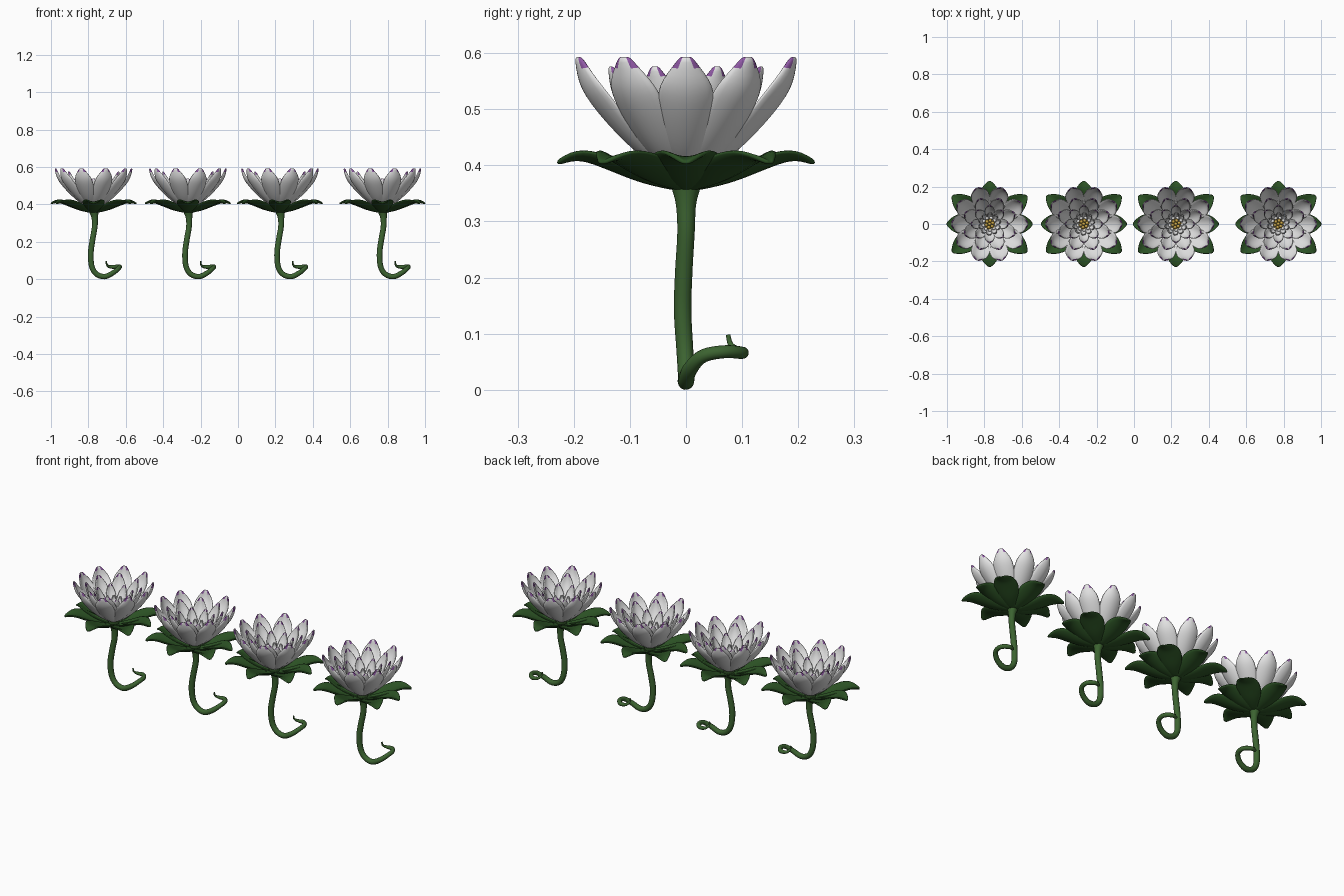
import bpy, bmesh, math
from mathutils import Vector
from mathutils.geometry import interpolate_bezier

if "Cube" in bpy.data.objects:
    bpy.data.objects.remove(bpy.data.objects["Cube"])


def material(name, rgb):
    m = bpy.data.materials.new(name)
    m.diffuse_color = (*rgb, 1)
    m.use_nodes = True
    m.node_tree.nodes["Principled BSDF"].inputs["Base Color"].default_value = m.diffuse_color
    return m


WHITE = material("petal white", (0.78, 0.78, 0.78))
PURPLE = material("tip purple", (0.28, 0.10, 0.38))
SEPAL = material("sepal dark green", (0.025, 0.085, 0.018))
STEM = material("stem green", (0.045, 0.125, 0.03))
YELLOW = material("centre yellow", (0.60, 0.38, 0.06))


def spline(points, t):
    """Smooth position along a list of tuples, t from 0 to 1."""
    n = len(points) - 1
    i = min(int(t * n), n - 1)
    f = t * n - i
    p = [Vector(points[max(0, min(n, k))]) for k in (i - 1, i, i + 1, i + 2)]
    return 0.5 * (2 * p[1] + (p[2] - p[0]) * f
                  + (2 * p[0] - 5 * p[1] + 4 * p[2] - p[3]) * f * f
                  + (3 * p[1] - p[0] - 3 * p[2] + p[3]) * f ** 3)


def finish(name, bm, mats):
    me = bpy.data.meshes.new(name)
    bm.to_mesh(me)
    bm.free()
    for m in mats:
        me.materials.append(m)
    me.shade_smooth()
    ob = bpy.data.objects.new(name, me)
    bpy.context.collection.objects.link(ob)
    return ob


def whorl(name, angles, profile, widths, cup, thick, mats, stretch=None):
    """Ring of cupped leaves; profile is (radius, height) from base to tip."""
    bm = bmesh.new()
    rows, cols = 9, 4
    for k, deg in enumerate(angles):
        a = math.radians(deg)
        s = stretch[k] if stretch else 1.0
        out, side = Vector((math.cos(a), math.sin(a), 0)), Vector((-math.sin(a), math.cos(a), 0))
        grid = []
        for i in range(rows + 1):
            t = i / rows
            r, z = spline([(p[0], p[1]) for p in profile], t)
            r2, z2 = spline([(p[0], p[1]) for p in profile], min(1, t + 0.02))
            r1, z1 = spline([(p[0], p[1]) for p in profile], max(0, t - 0.02))
            tan = Vector((r2 - r1, z2 - z1)).normalized()
            w = spline([(x, 0) for x in widths], t)[0]
            row = []
            for j in range(cols + 1):
                u = j / cols * 2 - 1
                lift = cup * w * u * u
                p = out * ((r * s) - tan.y * lift) + side * (w * u)
                p.z = z + tan.x * lift
                row.append(bm.verts.new(p))
            grid.append(row)
        for i in range(rows):
            for j in range(cols):
                f = bm.faces.new((grid[i][j], grid[i][j + 1], grid[i + 1][j + 1], grid[i + 1][j]))
                # purple only at the outer corners of the very tip
                if len(mats) > 1 and i == rows - 1 and j in (0, cols - 1):
                    f.material_index = 1
    ob = finish(name, bm, mats)
    sol = ob.modifiers.new("thickness", 'SOLIDIFY')
    sol.thickness = thick
    sol.offset = 0
    sub = ob.modifiers.new("smooth", 'SUBSURF')
    sub.levels = sub.render_levels = 1
    return ob


parts = []
# sepals: eight broad green leaves under the flower
parts.append(whorl("sepals", [0, 37, 90, 143, 180, 217, 270, 323],
                   [(0.015, 0.358), (0.08, 0.372), (0.14, 0.395), (0.19, 0.412), (0.23, 0.404)],
                   [0.018, 0.048, 0.062, 0.045, 0.006], 0.35, 0.009, [SEPAL],
                   [1, 1.09, 1, 1.09, 1, 1.09, 1, 1.09]))
# outer, middle and inner petals
petal_mats = [WHITE, PURPLE]
parts.append(whorl("outer_petals", [0, 33, 71, 109, 147, 180, 213, 251, 289, 327],
                   [(0.03, 0.385), (0.09, 0.425), (0.152, 0.485), (0.193, 0.54), (0.205, 0.594)],
                   [0.022, 0.042, 0.051, 0.046, 0.010], 0.38, 0.008, petal_mats))
parts.append(whorl("middle_petals", [22.5 + 45 * i for i in range(8)],
                   [(0.025, 0.39), (0.07, 0.43), (0.11, 0.48), (0.137, 0.53), (0.146, 0.577)],
                   [0.018, 0.034, 0.041, 0.034, 0.006], 0.42, 0.008, petal_mats))
parts.append(whorl("inner_petals", [45 * i for i in range(8)],
                   [(0.018, 0.395), (0.05, 0.43), (0.078, 0.465), (0.095, 0.505), (0.100, 0.54)],
                   [0.012, 0.022, 0.028, 0.022, 0.005], 0.45, 0.007, petal_mats))
# small curled petals around the centre
parts.append(whorl("heart_petals", [15 + 36 * i for i in range(10)],
                   [(0.012, 0.40), (0.034, 0.425), (0.052, 0.45), (0.060, 0.475), (0.056, 0.495)],
                   [0.006, 0.011, 0.014, 0.011, 0.004], 0.5, 0.006, [WHITE]))

# yellow centre: cluster of little beads
bm = bmesh.new()
for ring, (count, rad, z) in enumerate([(1, 0, 0.44), (6, 0.018, 0.437), (9, 0.033, 0.432)]):
    for i in range(count):
        a = math.tau * i / count + ring * 0.3
        new = bmesh.ops.create_icosphere(bm, subdivisions=2, radius=0.010)["verts"]
        for v in new:
            v.co.z *= 2.2
            v.co += Vector((rad * math.cos(a), rad * math.sin(a), z))
    # outer ring is white stamens
    if ring == 2:
        bm.faces.ensure_lookup_table()
        for f in bm.faces:
            c = f.calc_center_median()
            f.material_index = 1 if math.hypot(c.x, c.y) > 0.0285 else 0
parts.append(finish("flower_centre", bm, [YELLOW, WHITE]))

# stem: tapered tube with a curled end, x, y, z, radius
path = [(0, 0, 0.40, 0.034), (0.002, 0, 0.365, 0.027), (0.006, 0, 0.33, 0.018),
        (0.006, 0, 0.28, 0.0155), (-0.006, -0.004, 0.21, 0.0155), (-0.015, -0.006, 0.14, 0.0155),
        (-0.010, -0.002, 0.07, 0.015), (0.015, 0, 0.028, 0.0145), (0.06, 0, 0.0145, 0.0145),
        (0.105, 0.006, 0.035, 0.0135), (0.135, 0.03, 0.06, 0.012), (0.138, 0.07, 0.068, 0.0115),
        (0.112, 0.10, 0.066, 0.011), (0.082, 0.095, 0.068, 0.008), (0.070, 0.08, 0.08, 0.005),
        (0.068, 0.075, 0.098, 0.004)]
bm = bmesh.new()
steps, sides = 70, 14
rings = []
axis = Vector((0, 1, 0))
for i in range(steps + 1):
    t = i / steps
    p = spline(path, t)
    tan = (spline(path, min(1, t + 0.005)).to_3d() - spline(path, max(0, t - 0.005)).to_3d()).normalized()
    axis = (axis - tan * axis.dot(tan)).normalized()
    other = tan.cross(axis)
    rings.append([bm.verts.new(p.to_3d() + p[3] * (axis * math.cos(math.tau * k / sides)
                  + other * math.sin(math.tau * k / sides))) for k in range(sides)])
for a, b in zip(rings, rings[1:]):
    for k in range(sides):
        bm.faces.new((a[k], a[(k + 1) % sides], b[(k + 1) % sides], b[k]))
bm.faces.new(rings[0])
bm.faces.new(rings[-1])
bmesh.ops.recalc_face_normals(bm, faces=bm.faces)
parts.append(finish("stem", bm, [STEM]))

# four flowers in a row
for n, x in enumerate((-0.772, -0.268, 0.224, 0.772)):
    for part in parts:
        ob = part
        if n:
            ob = part.copy()
            ob.name = f"{part.name}_{n + 1}"
            bpy.context.collection.objects.link(ob)
        ob.location.x = x
